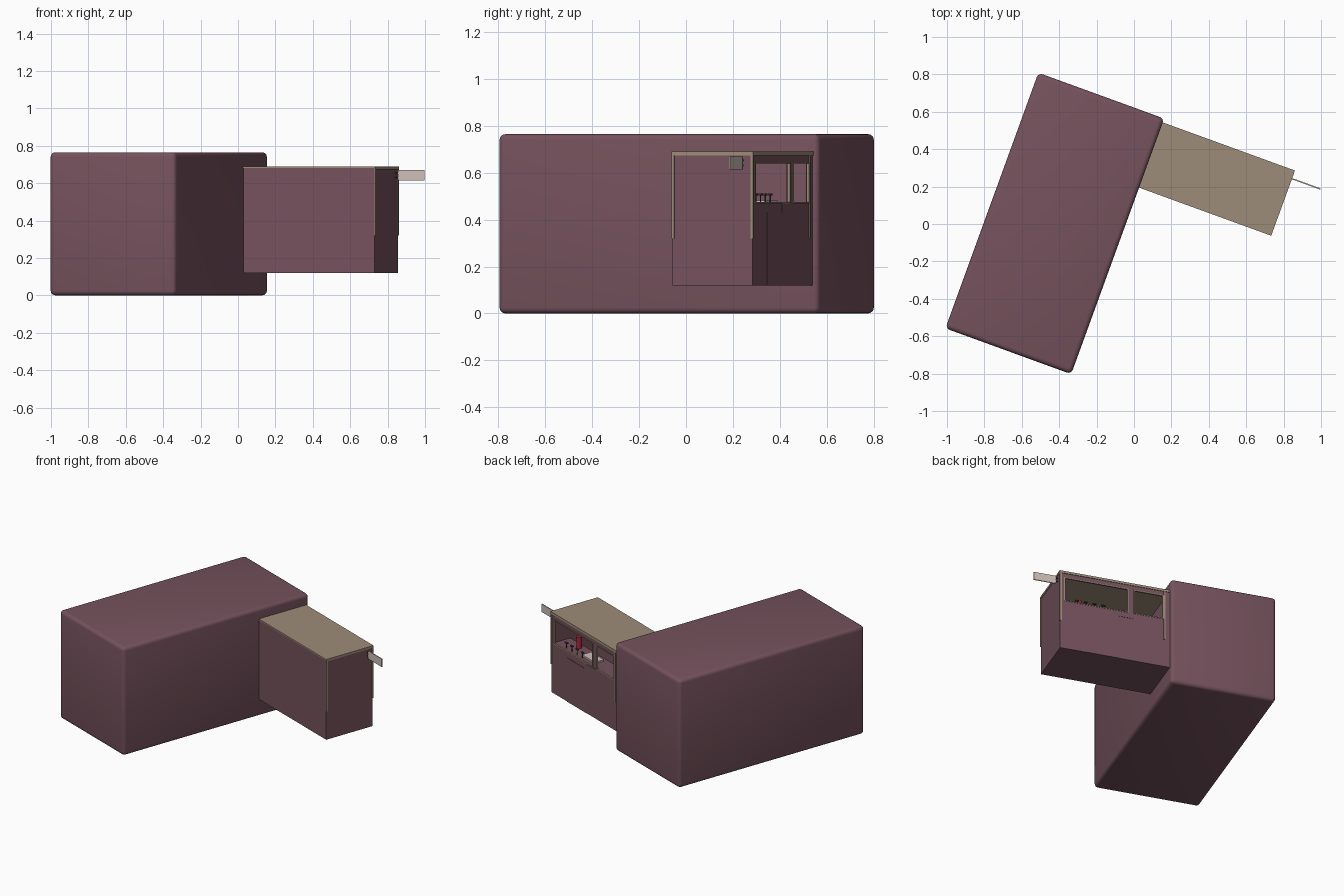
import bpy, bmesh, math
from mathutils import Matrix, Vector

if "Cube" in bpy.data.objects:
    bpy.data.objects.remove(bpy.data.objects["Cube"])

# Everything is built in a local frame (u, v, z), then turned 20 degrees
FRAME = Matrix.Translation((-0.4235, 0.003, 0)) @ Matrix.Rotation(math.radians(-20), 4, 'Z')


def mat(name, rgb):
    m = bpy.data.materials.new(name)
    m.diffuse_color = (*rgb, 1)
    m.use_nodes = True
    m.node_tree.nodes["Principled BSDF"].inputs["Base Color"].default_value = m.diffuse_color
    return m


PLUM = mat("plum", (0.18, 0.085, 0.11))
TAN = mat("tan", (0.34, 0.265, 0.19))
PALE = mat("pale", (0.62, 0.52, 0.48))
RED = mat("red", (0.4, 0.02, 0.04))
DARK = mat("dark", (0.05, 0.04, 0.045))


def finish(name, bm, material):
    bm.transform(FRAME)
    me = bpy.data.meshes.new(name)
    bm.to_mesh(me)
    bm.free()
    me.materials.append(material)
    ob = bpy.data.objects.new(name, me)
    bpy.context.collection.objects.link(ob)
    return ob


def box(name, u, v, z, material=PLUM, bevel=0):
    bm = bmesh.new()
    bmesh.ops.create_cube(bm, size=1)
    for p in bm.verts:
        p.co = Vector([lo + (c + 0.5) * (hi - lo) for c, (lo, hi) in zip(p.co, (u, v, z))])
    if bevel:
        bmesh.ops.bevel(bm, geom=bm.edges[:], offset=bevel, segments=4, profile=0.5, affect='EDGES')
    return finish(name, bm, material)


def rod(name, u, v, z, r, material):
    bm = bmesh.new()
    bmesh.ops.create_cone(bm, cap_ends=True, segments=16, radius1=r, radius2=r, depth=z[1] - z[0],
                          matrix=Matrix.Translation((u, v, sum(z) / 2)))
    return finish(name, bm, material)


def smooth(ob):
    bpy.ops.object.select_all(action='DESELECT')
    ob.select_set(True)
    bpy.context.view_layer.objects.active = ob
    bpy.ops.object.shade_smooth_by_angle(angle=math.radians(35))


# Large building block with rounded edges
smooth(box("main_block", (-0.358, 0.358), (-0.727, 0.727), (0, 0.765), PLUM, 0.025))

# Booth shell: floor, plain front wall, end wall, low back wall under the windows
U0, U1, V0, V1 = 0.352, 1.106, 0.337, 0.701
Z0, Z1, SILL, HEAD = 0.12, 0.682, 0.47, 0.645
T = 0.014
box("booth_floor", (U0, U1), (V0, V1), (Z0, Z0 + T))
box("booth_front_wall", (U0, U1), (V0, V0 + T), (Z0, Z1))
box("booth_end_wall", (U1 - T, U1), (V0, V1), (Z0, Z1))
box("booth_back_wall", (U0, U1), (V1 - T, V1), (Z0, SILL))
box("window_lintel", (U0, U1), (V1 - T, V1), (HEAD, Z1))
box("booth_roof", (U0, 1.11), (V0 - 0.003, V1 + 0.004), (Z1, 0.69), TAN)

# Window posts and thin frames round both openings
for i, (a, b) in enumerate(((U0, 0.40), (0.605, 0.64), (1.08, U1))):
    box(f"window_post_{i}", (a, b), (V1 - T, V1), (SILL, HEAD))
for i, (a, b) in enumerate(((0.40, 0.605), (0.64, 1.08))):
    vv = (V1 - 0.008, V1 + 0.003)
    for j, e in enumerate((a, b - 0.008)):
        box(f"window_{i}_jamb_{j}", (e, e + 0.008), vv, (SILL, HEAD), TAN)
    for j, e in enumerate((SILL, HEAD - 0.006)):
        box(f"window_{i}_rail_{j}", (a, b), vv, (e, e + 0.006), TAN)

# Tan trim strips hanging from the roof on the end and back faces
for i, v in enumerate((V0 - 0.002, V1 - 0.008)):
    box(f"end_trim_{i}", (U1, U1 + 0.004), (v, v + 0.012), (0.32, Z1), TAN)
box("end_trim_top", (U1, U1 + 0.004), (V0, V1), (Z1 - 0.008, Z1), TAN)
for i, u in enumerate((0.388, U1 - 0.01)):
    box(f"back_trim_{i}", (u, u + 0.012), (V1, V1 + 0.004), (0.32, Z1), TAN)
box("back_trim_top", (U0, U1), (V1, V1 + 0.004), (Z1 - 0.008, Z1), TAN)

# Hatch panel and small plate under the sill
box("lower_hatch", (0.706, 0.93), (V1 - 0.001, V1 + 0.002), (Z0, 0.43))
box("sill_plate", (0.61, 0.735), (V1 - 0.001, V1 + 0.002), (0.43, 0.468))

# Counter with a tray, pegs and a red canister
box("counter", (U0, U1 - T), (0.56, V1 - T), (SILL - 0.014, SILL))
box("tray", (0.68, 0.82), (0.59, 0.66), (SILL, SILL + 0.012), PALE)
for i in range(4):
    u = 0.80 + i * 0.06
    rod(f"peg_{i}", u, 0.67, (SILL, 0.505), 0.003, DARK)
    box(f"peg_cap_{i}", (u - 0.012, u + 0.012), (0.664, 0.676), (0.503, 0.511), DARK)
smooth(rod("red_canister", 0.94, 0.60, (SILL, 0.55), 0.018, RED))

# Flag sign sticking out past the end wall
for i, z in enumerate((0.628, 0.65)):
    box(f"sign_bracket_{i}", (U1, 1.125), (0.656, 0.661), (z, z + 0.006), DARK)
box("flag_sign", (1.122, 1.272), (0.655, 0.662), (0.613, 0.669), PALE)
